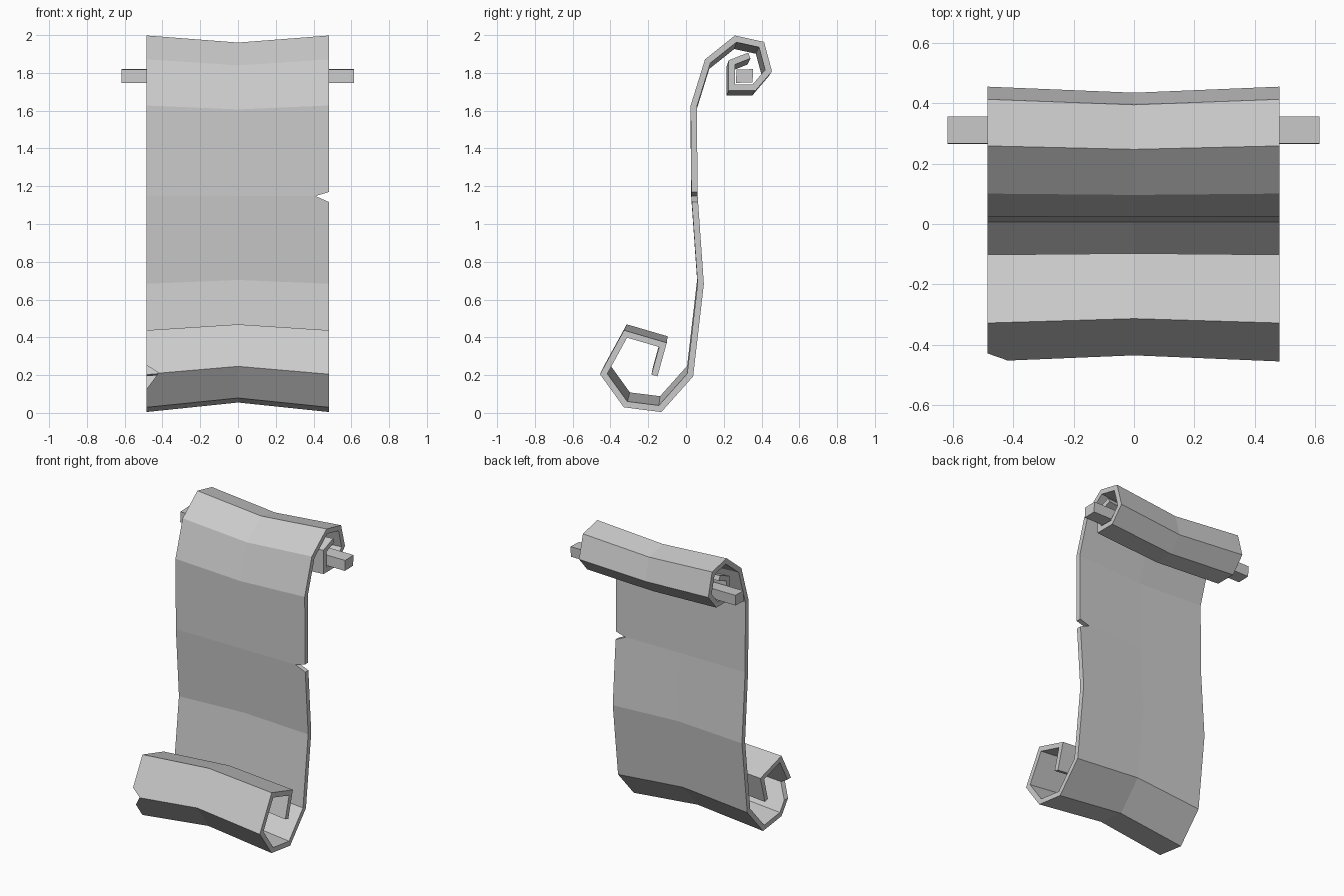
import bpy, bmesh
from mathutils import Vector

cube = bpy.data.objects.get("Cube")
if cube:
    bpy.data.objects.remove(cube, do_unlink=True)

grey = bpy.data.materials.new("plain grey")
grey.use_nodes = True
colour = (0.6, 0.6, 0.6, 1)
grey.diffuse_color = colour
grey.node_tree.nodes["Principled BSDF"].inputs["Base Color"].default_value = colour


def make_object(name, bm):
    bmesh.ops.recalc_face_normals(bm, faces=bm.faces)
    mesh = bpy.data.meshes.new(name)
    bm.to_mesh(mesh)
    bm.free()
    mesh.materials.append(grey)
    obj = bpy.data.objects.new(name, mesh)
    bpy.context.collection.objects.link(obj)
    return obj


def offset(path, dist):
    """Mitred sideways offset of an open 2D path."""
    dirs = [(b - a).normalized() for a, b in zip(path, path[1:])]
    out = []
    for i, p in enumerate(path):
        n1, n2 = (Vector((-d.y, d.x)) for d in (dirs[max(i - 1, 0)], dirs[min(i, len(dirs) - 1)]))
        out.append(p + (n1 + n2) * dist / (1 + n1.dot(n2)))
    return out


def loft(rings):
    """Closed solid through a list of equal rings of 3D points."""
    bm = bmesh.new()
    rows = [[bm.verts.new(p) for p in r] for r in rings]
    n = len(rows[0])
    for a, b in zip(rows, rows[1:]):
        for i in range(n):
            j = (i + 1) % n
            bm.faces.new((a[i], a[j], b[j], b[i]))
    return bm, rows


# Centre line (y, z) of the sheet, from the lower curl to the upper curl
path = [Vector(p) for p in (
    (-.167, .198), (-.122, .36), (-.32, .418), (-.436, .206), (-.32, .045),
    (-.137, .022), (.022, .2), (.078, .683), (.045, 1.15), (.041, 1.625),
    (.115, 1.862), (.263, 1.98), (.4, 1.95), (.437, 1.812), (.36, 1.722),
    (.242, 1.722), (.242, 1.855), (.335, 1.892))]
left, right = offset(path, .0165), offset(path, -.0165)
outline = left + right[::-1]

# Parchment, pinched slightly at its middle
rings = []
for x, s in ((-.485, 1), (0, .956), (.482, 1)):
    rings.append([(x, p.x * s, 1.15 + (p.y - 1.15) * s) for p in outline])
bm, rows = loft(rings)
m = len(path)
for row in (rows[0], rows[-1]):
    for i in range(m - 1):
        bm.faces.new((row[i], row[i + 1], row[-2 - i], row[-1 - i]))
parchment = make_object("parchment", bm)


# Torn nicks in the edges
def cut_nick(name, triangle, y0, y1):
    bm, rows = loft([[(x, y, z) for x, z in triangle] for y in (y0, y1)])
    for row in rows:
        bm.faces.new(row)
    cutter = make_object(name, bm)
    cutter.hide_render = True
    mod = parchment.modifiers.new(name, "BOOLEAN")
    mod.operation = "DIFFERENCE"
    mod.solver = "EXACT"
    mod.object = cutter
    bpy.context.view_layer.objects.active = parchment
    bpy.ops.object.modifier_apply(modifier=name)
    bpy.data.objects.remove(cutter, do_unlink=True)


cut_nick("side_nick", ((.41, 1.148), (.5, 1.108), (.5, 1.175)), -.1, .2)
cut_nick("curl_nick", ((-.42, .212), (-.5, .262), (-.5, .105)), -.6, -.34)

# Square rod inside the upper curl
section = ((.265, 1.747), (.352, 1.75), (.356, 1.82), (.267, 1.817))
bm, rows = loft([[(x, y, z) for y, z in section] for x in (-.618, .615)])
for row in rows:
    bm.faces.new(row)
make_object("rod", bm)
